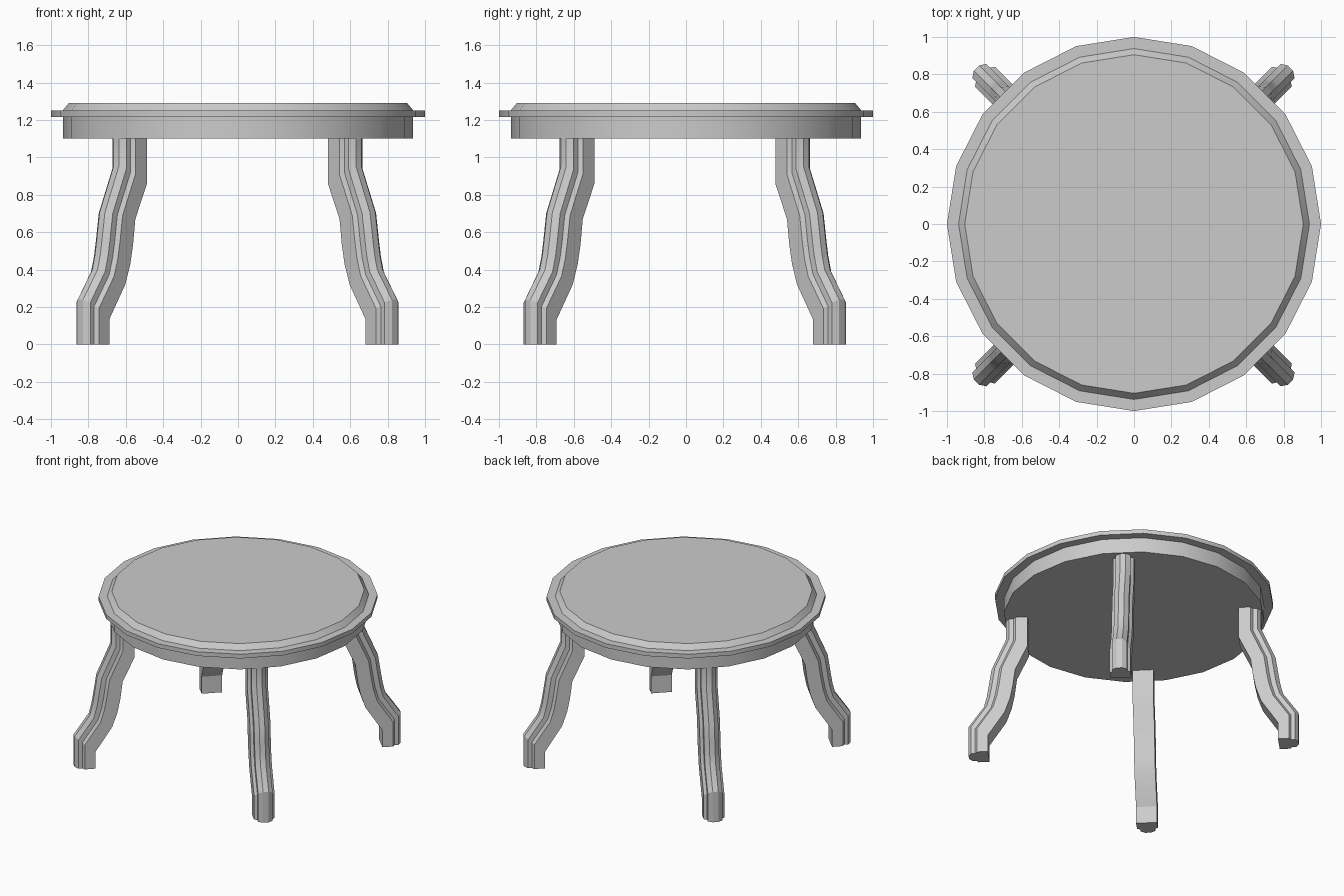
import bpy, bmesh
from math import sin, cos, pi, radians
from mathutils import Vector

if "Cube" in bpy.data.objects:
    bpy.data.objects.remove(bpy.data.objects["Cube"])

SIDES = 20


def loft(name, rings):
    """Skin a list of closed rings and cap both ends."""
    bm = bmesh.new()
    loops = [[bm.verts.new(p) for p in ring] for ring in rings]
    n = len(loops[0])
    for a, b in zip(loops, loops[1:]):
        for i in range(n):
            j = (i + 1) % n
            bm.faces.new((a[i], a[j], b[j], b[i]))
    bm.faces.new(loops[0][::-1])
    bm.faces.new(loops[-1])
    bmesh.ops.recalc_face_normals(bm, faces=bm.faces)
    mesh = bpy.data.meshes.new(name)
    bm.to_mesh(mesh)
    bm.free()
    obj = bpy.data.objects.new(name, mesh)
    bpy.context.collection.objects.link(obj)
    bpy.ops.object.select_all(action='DESELECT')
    obj.select_set(True)
    bpy.context.view_layer.objects.active = obj
    bpy.ops.object.shade_smooth_by_angle(angle=radians(25))
    return obj


def disc(name, profile):
    """Twenty-sided turned part from (radius, z) points."""
    return loft(name, [[(r * cos(2 * pi * i / SIDES), r * sin(2 * pi * i / SIDES), z)
                        for i in range(SIDES)] for r, z in profile])


# Round top: apron, projecting rim and bevelled upper edge
disc("table_top", [(0.935, 1.10), (0.935, 1.217), (1.0, 1.217),
                   (1.0, 1.25), (0.938, 1.25), (0.905, 1.29)])

# Curved leg: inner and outer (radius, z) edges seen from the side
inner = [(1.044, 0), (1.044, 0.134), (0.923, 0.32), (0.885, 0.43),
         (0.864, 0.535), (0.847, 0.67), (0.759, 0.86), (0.759, 1.10)]
outer = [(1.187, 0), (1.187, 0.24), (1.077, 0.40), (1.057, 0.48),
         (1.044, 0.56), (1.022, 0.706), (0.917, 0.952), (0.917, 1.10)]

# Moulded cross-section: (fraction from inner to outer edge, half width)
half = [(0, 0.075), (0.55, 0.075), (0.65, 0.053), (0.85, 0.053), (1, 0.02)]
section = half + [(d, -t) for d, t in reversed(half)]

for k, name in enumerate(("back_right", "back_left", "front_left", "front_right")):
    a = radians(45 + 90 * k)
    out, side = Vector((cos(a), sin(a), 0)), Vector((-sin(a), cos(a), 0))
    rings = []
    for p, q in zip(inner, outer):
        p, q = Vector(p), Vector(q)
        ring = []
        for d, t in section:
            r, z = p.lerp(q, d)
            ring.append(out * r + side * t + Vector((-0.003, -0.006, z)))
        rings.append(ring)
    loft(name + "_leg", rings)
